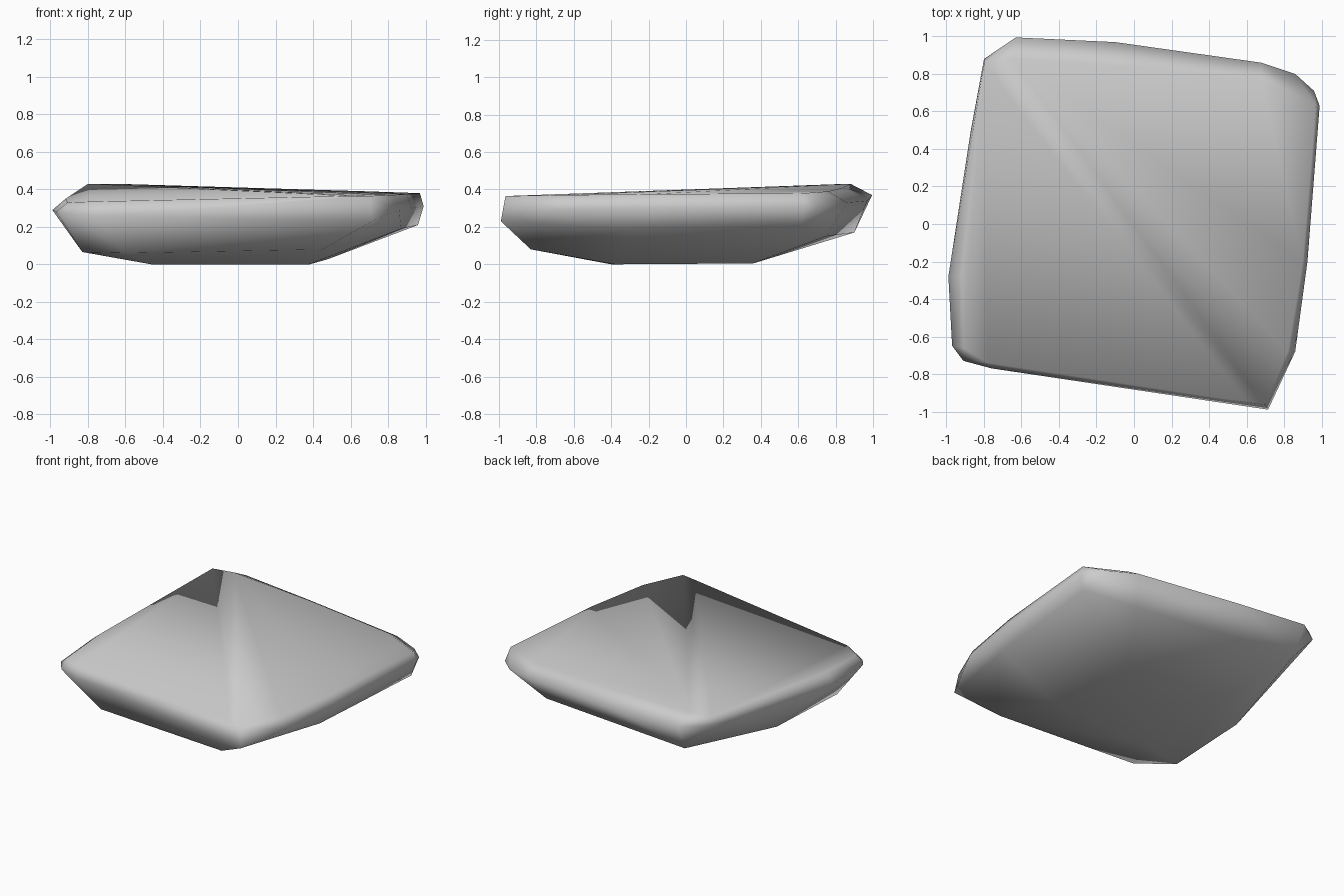
import bpy, bmesh

# Contours of the slab, from the crown down to the base
crown = [(-0.80, 0.85, 0.43), (-0.65, 0.88, 0.43), (0.0, 0.84, 0.41), (0.68, 0.76, 0.39),
         (0.97, 0.63, 0.38), (0.90, -0.2, 0.375), (0.82, -0.68, 0.37), (0.70, -0.965, 0.365),
         (0.60, -0.95, 0.365), (-0.78, -0.74, 0.335), (-0.91, -0.66, 0.33), (-0.92, -0.28, 0.35)]
girth = [(-0.80, 0.88, 0.37), (-0.63, 0.995, 0.37), (-0.1, 0.97, 0.34), (0.68, 0.86, 0.33),
         (0.86, 0.80, 0.31), (0.96, 0.71, 0.31), (0.99, 0.63, 0.31), (0.925, -0.2, 0.30),
         (0.86, -0.68, 0.29), (0.715, -0.99, 0.23), (-0.76, -0.77, 0.26), (-0.91, -0.73, 0.27),
         (-0.97, -0.65, 0.28), (-0.99, -0.28, 0.29), (-0.87, 0.5, 0.32)]
underside = [(-0.62, 0.90, 0.17), (0.6, 0.75, 0.15), (0.96, 0.62, 0.21), (0.87, -0.3, 0.19),
             (0.45, -0.83, 0.08), (-0.6, -0.72, 0.06), (-0.83, -0.55, 0.066), (-0.80, 0.1, 0.07)]
base = [(-0.45, 0.36, 0.005), (0.36, 0.36, 0.005), (0.48, 0.1, 0.028),
        (0.38, -0.38, 0.0), (-0.46, -0.40, 0.0)]

# Wrap the contours in one convex stone
bm = bmesh.new()
for contour in (crown, girth, underside, base):
    for point in contour:
        bm.verts.new(point)
hull = bmesh.ops.convex_hull(bm, input=bm.verts)
loose = [v for v in bm.verts if not v.link_faces]
bmesh.ops.delete(bm, geom=loose, context='VERTS')
bmesh.ops.recalc_face_normals(bm, faces=bm.faces)
for face in bm.faces:
    face.smooth = True
mesh = bpy.data.meshes.new("flat_stone")
bm.to_mesh(mesh)
bm.free()
stone = bpy.data.objects.new("flat_stone", mesh)
bpy.context.collection.objects.link(stone)
